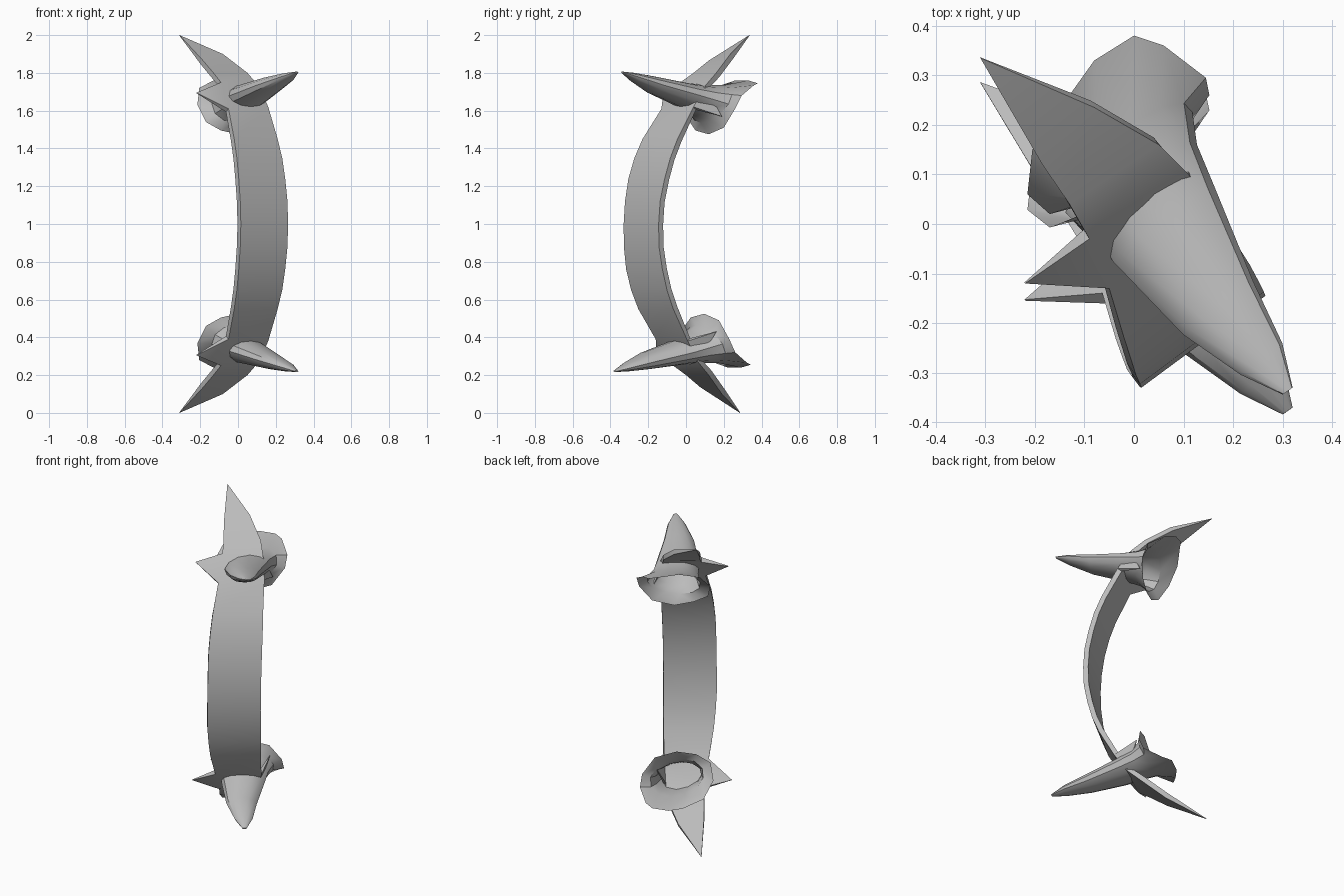
import bpy, bmesh, math
from mathutils import Vector

cube = bpy.data.objects.get("Cube")
if cube:
    bpy.data.objects.remove(cube)

grey = bpy.data.materials.new("plain_grey")
grey.use_nodes = True
colour = (0.5, 0.5, 0.5, 1)
grey.diffuse_color = colour
grey.node_tree.nodes["Principled BSDF"].inputs["Base Color"].default_value = colour


def flip(p):
    """Lower-half partner of an upper-half point, with the slight lean."""
    return Vector((p[0], p[1] - 0.05 * (p[2] - 1), 2 - p[2]))


def flip_horn(p):
    """As flip, but the lower horn points down a little less."""
    return flip(p) + Vector((0, 0, 0.07 * max(0, -p[1])))


def finish(name, bm, thickness=0, tips=()):
    mesh = bpy.data.meshes.new(name)
    bm.to_mesh(mesh)
    bm.free()
    mesh.materials.append(grey)
    obj = bpy.data.objects.new(name, mesh)
    bpy.context.collection.objects.link(obj)
    bpy.ops.object.select_all(action='DESELECT')
    obj.select_set(True)
    bpy.context.view_layer.objects.active = obj
    if thickness:
        # Full thickness everywhere but at the points, which taper
        group = obj.vertex_groups.new(name="thick")
        group.add([v.index for v in mesh.vertices if v.index not in tips], 1, 'REPLACE')
        mod = obj.modifiers.new("thickness", 'SOLIDIFY')
        mod.thickness = thickness
        mod.offset = -1
        mod.vertex_group = group.name
        mod.thickness_vertex_group = 0.1
        bpy.ops.object.modifier_apply(modifier=mod.name)
    bpy.ops.object.shade_smooth_by_angle(angle=math.radians(35))


# Curved band: right and left edge points from the middle up to the pointed end
edges = [
    ((0.015, -0.33, 1.0), (0.265, -0.145, 1.0)),
    ((0.012, -0.323, 1.12), (0.262, -0.137, 1.12)),
    ((0.004, -0.305, 1.24), (0.25, -0.113, 1.24)),
    ((-0.006, -0.273, 1.35), (0.234, -0.083, 1.35)),
    ((-0.02, -0.23, 1.45), (0.21, -0.045, 1.45)),
    ((-0.05, -0.13, 1.61), (0.16, 0.04, 1.62)),
    ((-0.09, -0.03, 1.75), (0.11, 0.10, 1.73)),
    ((-0.13, 0.04, 1.80), (0.05, 0.16, 1.80)),
    ((-0.185, 0.12, 1.865), (-0.08, 0.235, 1.90)),
]
end_tip = (-0.31, 0.335, 2.0)
barbs = ((-0.22, -0.12, 1.695), (0.115, 0.19, 1.57))

bm = bmesh.new()
rows = [[flip(p) for p in r] for r in reversed(edges[1:])] + edges
rows = [[bm.verts.new(p) for p in r] for r in rows]
for (a, b), (c, d) in zip(rows, rows[1:]):
    bm.faces.new((a, b, d, c))
low_tip, top_tip = bm.verts.new(flip(end_tip)), bm.verts.new(end_tip)
bm.faces.new((low_tip, rows[0][1], rows[0][0]))
bm.faces.new((rows[-1][0], rows[-1][1], top_tip))
points = [low_tip, top_tip]

# Side barbs beside each horn
for k, place in ((2, flip), (len(rows) - 4, Vector)):
    (a, b), (c, d) = rows[k], rows[k + 1]
    outer, inner = (bm.verts.new(place(p)) for p in barbs)
    bm.faces.new((c, outer, a))
    bm.faces.new((b, inner, d))
    points += [outer, inner]
bm.verts.index_update()
finish("curved_band", bm, 0.03, {v.index for v in points})

# Horn sections from tip to neck: centre, sideways and upward half axes
sections = [
    ((0.31, -0.337, 1.803), (0.01, 0.007, 0), (0, 0, 0.004)),
    ((0.257, -0.272, 1.775), (0.042, 0.032, 0), (0, 0, 0.025)),
    ((0.17, -0.17, 1.735), (0.071, 0.053, 0), (0, 0.01, 0.045)),
    ((0.06, 0.0, 1.68), (0.102, 0.076, 0), (0, 0.015, 0.065)),
    ((0.02, 0.08, 1.655), (0.107, 0.08, 0), (0, 0.03, 0.08)),
    ((-0.01, 0.14, 1.635), (0.128, 0.085, 0), (0, 0.06, 0.1)),
]
# Uneven flared rim of the horn's mouth
rim = [
    (0.152, 0.26, 1.61), (0.145, 0.295, 1.68), (0.06, 0.36, 1.735),
    (0.0, 0.38, 1.745), (-0.08, 0.33, 1.76), (-0.13, 0.26, 1.76),
    (-0.205, 0.15, 1.72), (-0.215, 0.06, 1.63), (-0.17, 0.02, 1.54),
    (-0.09, 0.05, 1.495), (0.0, 0.12, 1.475), (0.1, 0.2, 1.51),
]
SIDES = len(rim)


def horn(name, place):
    bm = bmesh.new()
    rings = []
    for centre, side, up in sections:
        c, s, u = Vector(centre), Vector(side), Vector(up)
        turns = [math.tau * i / SIDES for i in range(SIDES)]
        rings.append([bm.verts.new(place(c + s * math.cos(t) + u * math.sin(t)))
                      for t in turns])
    rings.append([bm.verts.new(place(p)) for p in rim])
    bm.faces.new(rings[0])
    for r, q in zip(rings, rings[1:]):
        for i in range(SIDES):
            j = (i + 1) % SIDES
            bm.faces.new((r[i], q[i], q[j], r[j]))
    if place is not Vector:
        bmesh.ops.reverse_faces(bm, faces=bm.faces)
    finish(name, bm)


horn("upper_horn", Vector)
horn("lower_horn", flip_horn)
